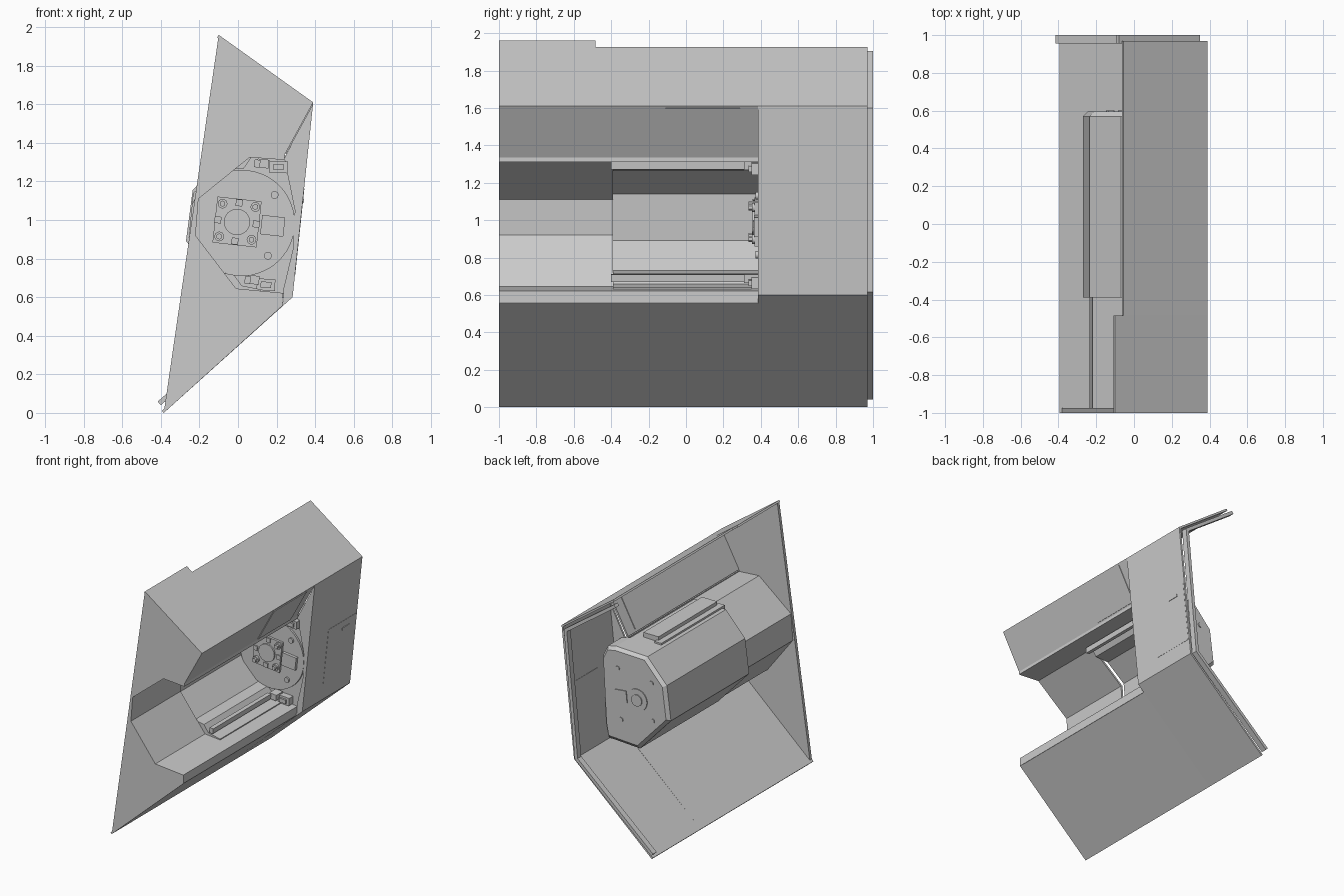
import bpy, bmesh, math
from mathutils import Vector

TILT = 0.11   # lean of the side wall and the end fittings


def prism(name, pts, y0, y1, taper=1.0):
    """Extrude an x-z outline along y; the far end may be scaled."""
    cx = sum(p[0] for p in pts) / len(pts)
    cz = sum(p[1] for p in pts) / len(pts)
    bm = bmesh.new()
    a = [bm.verts.new((x, y0, z)) for x, z in pts]
    b = [bm.verts.new((cx + (x - cx) * taper, y1, cz + (z - cz) * taper)) for x, z in pts]
    bm.faces.new(a)
    bm.faces.new(b[::-1])
    n = len(pts)
    for i in range(n):
        j = (i + 1) % n
        bm.faces.new((a[j], a[i], b[i], b[j]))
    bmesh.ops.recalc_face_normals(bm, faces=bm.faces)
    me = bpy.data.meshes.new(name)
    bm.to_mesh(me)
    bm.free()
    ob = bpy.data.objects.new(name, me)
    bpy.context.collection.objects.link(ob)
    return ob


def strip(name, pts, y0, y1, t=0.015):
    """Bent plate: thickens an x-z polyline to its right-hand side."""
    p = [Vector(q) for q in pts]
    nrm = []
    for u, v in zip(p, p[1:]):
        d = (v - u).normalized()
        nrm.append(Vector((d.y, -d.x)))
    off = []
    for i, q in enumerate(p):
        n1, n2 = nrm[max(i - 1, 0)], nrm[min(i, len(nrm) - 1)]
        off.append(q + t * (n1 + n2) / (1 + n1.dot(n2)))
    return prism(name, [tuple(q) for q in p + off[::-1]], y0, y1)


def box(name, c, s, ry=0.0):
    bpy.ops.mesh.primitive_cube_add(size=1, location=c, rotation=(0, ry, 0))
    ob = bpy.context.object
    ob.name, ob.scale = name, s
    return ob


def disc(name, x, z, r, y0, y1, n=32):
    bpy.ops.mesh.primitive_cylinder_add(vertices=n, radius=r, depth=y1 - y0,
                                        location=(x, (y0 + y1) / 2, z), rotation=(math.pi / 2, 0, 0))
    ob = bpy.context.object
    ob.name = name
    bpy.ops.object.shade_smooth_by_angle(angle=math.radians(30))
    return ob


# Outer shell: roof, right wall, bottom plate
strip("roof_front", [(-0.10, 1.96), (0.39, 1.61)], -1, -0.485)
strip("roof_rear", [(-0.055, 1.927), (0.39, 1.61)], -0.485, 0.97)
strip("side_wall", [(0.39, 1.61), (0.283, 0.60)], 0.385, 0.97)
strip("bottom_front", [(0.23, 0.555), (-0.385, 0)], -1, 0.385)
strip("bottom_rear", [(0.283, 0.60), (-0.385, 0)], 0.385, 0.97)

# Inset rim around the open rear
strip("rear_rim", [(-0.08, 1.905), (0.35, 1.60), (0.255, 0.615), (-0.40, 0.04)], 0.955, 1.0, 0.025)

# Front bulkhead with the bay cut out
bay = [(0.24, 1.335), (0.24, 1.312), (0.06, 1.325), (-0.205, 1.11), (-0.22, 0.92),
       (-0.01, 0.645), (0.23, 0.622), (0.23, 0.557)]
prism("front_bulkhead", [(-0.10, 1.96), (0.39, 1.61)] + bay + [(-0.385, 0)], -1, -0.975)

# Bay lining: narrow front section, then lips running to the jamb
strip("bay_lining", bay, -1, -0.39)
strip("upper_slope", [(0.39, 1.61), (0.24, 1.335)], -1, 0.385)
strip("upper_lip", [(0.24, 1.335), (0.24, 1.312), (0.06, 1.325)], -0.39, 0.40)
strip("lower_lip", [(-0.01, 0.645), (0.23, 0.622), (0.23, 0.557)], -0.39, 0.40)

# Wide housing around the middle of the bay
outer_top = [(0.20, 1.345), (-0.07, 1.335), (-0.235, 1.155), (-0.27, 0.89), (-0.005, 0.605)]
inner = [(0.12, 0.64), (0.02, 0.66), (-0.02, 0.715), (-0.10, 0.73), (-0.255, 0.89),
         (-0.23, 1.14), (-0.08, 1.262), (0.03, 1.268), (0.07, 1.325), (0.20, 1.315)]
prism("middle_housing", outer_top + [(0.12, 0.60)] + inner, -0.39, 0.40)

# Closed end block with a chamfered cap
block = outer_top + [(0.26, 0.62), (0.28, 0.72), (0.31, 1.25), (0.27, 1.33)]
prism("end_block", block, 0.40, 0.57)
prism("end_cap", block, 0.57, 0.595, 0.93)

# Jamb between the side wall and the end block
prism("jamb", [(0.388, 1.605), (0.28, 0.60), (0.235, 0.557), (0.235, 0.64), (0.285, 0.85),
               (0.295, 1.05), (0.24, 1.32)], 0.387, 0.402)

# Top bump and rails along the bay
box("top_bump", (0.07, -0.03, 1.355), (0.13, 0.72, 0.045), 0)
box("bump_ledge", (-0.01, -0.03, 1.335), (0.06, 0.78, 0.03), 0)
for nm, x, z in (("upper", 0.10, 1.293), ("lower", 0.05, 0.69)):
    box(nm + "_rail", (x, -0.045, z), (0.03, 0.71, 0.04), TILT)
    box(nm + "_rail_stop", (x + 0.03, 0.35, z), (0.06, 0.08, 0.045), TILT)

# Docking disc with plate, hub and bolts
disc("end_disc", 0.02, 0.985, 0.275, 0.385, 0.41, 48)
box("disc_plate", (-0.005, 0.38, 0.99), (0.23, 0.025, 0.24), TILT)
disc("hub", -0.005, 0.99, 0.068, 0.355, 0.38)
box("socket_block", (0.18, 0.378, 0.97), (0.12, 0.03, 0.10), TILT)
for x, z in ((-0.08, 1.085), (0.09, 1.068), (-0.097, 0.915), (0.07, 0.898)):
    disc("bolt_base", x, z, 0.025, 0.352, 0.37, 16)
    disc("bolt_head", x, z, 0.016, 0.335, 0.355, 6)
for x, z in ((0.19, 1.13), (0.155, 0.815)):
    disc("pin", x, z, 0.02, 0.372, 0.39, 16)
for a in range(4):
    t = a * math.pi / 2 + TILT
    box("plate_tab", (-0.005 + 0.1 * math.sin(t), 0.365, 0.99 + 0.1 * math.cos(t)),
        (0.035, 0.012, 0.035), TILT)

# Latches above and below the disc
for x, z in ((0.21, 1.275), (0.145, 0.665)):
    box("latch_frame", (x, 0.375, z), (0.095, 0.05, 0.06), TILT / 2)
    box("latch_core", (x, 0.345, z), (0.055, 0.02, 0.03), TILT / 2)

# Rear of the end block: recessed hub look, plates and bolts
disc("rear_hub", 0.0, 0.99, 0.085, 0.59, 0.602)
disc("rear_hub_core", 0.0, 0.99, 0.045, 0.60, 0.61, 16)
box("rear_plate", (0.14, 0.597, 0.985), (0.10, 0.01, 0.09), TILT)
for x, z in ((0.17, 1.19), (-0.12, 1.15), (0.14, 0.80), (-0.13, 0.86)):
    disc("rear_bolt", x, z, 0.018, 0.588, 0.602, 12)

# Door panel on the wall, both faces, with a handle
wall_x = lambda z: 0.283 + (z - 0.60) * 0.107 / 1.01
for off in (-0.0035, -0.013):
    box("door", (wall_x(0.94) + off, 0.79, 0.94), (0.01, 0.34, 0.45), 0.106)
box("door_handle", (wall_x(1.10), 0.84, 1.10), (0.012, 0.09, 0.02), 0.106)

# Access panel on the upper slope
ang = math.atan2(0.15, 0.275)
box("slope_panel", (0.314, 0.09, 1.472), (0.012, 0.40, 0.29), ang)
box("slope_panel_inner", (0.302, 0.09, 1.478), (0.012, 0.40, 0.27), ang)
